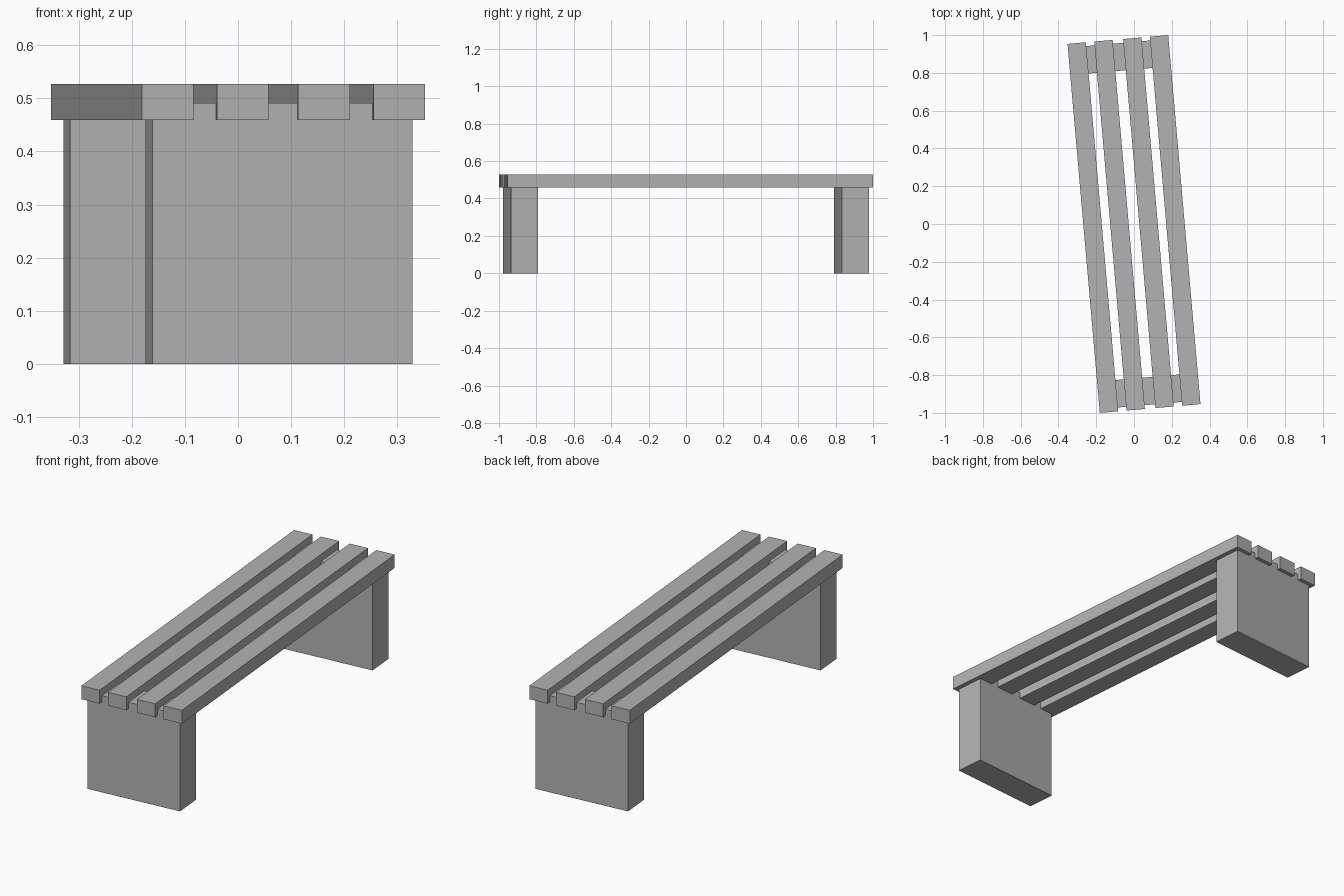
import bpy
import math
from mathutils import Matrix

cube = bpy.data.objects.get("Cube")
if cube:
    bpy.data.objects.remove(cube, do_unlink=True)

# Single plain grey finish
GREY = (0.45, 0.45, 0.45, 1.0)
grey = bpy.data.materials.new("plain grey")
grey.use_nodes = True
grey.diffuse_color = GREY
for node in grey.node_tree.nodes:
    if node.type == "BSDF_PRINCIPLED":
        node.inputs["Base Color"].default_value = GREY

# The whole bench is turned slightly about the vertical axis
TURN = Matrix.Rotation(math.radians(5), 4, "Z")


def box(name, centre, size):
    """Flat-shaded block in the bench's own axes, then turned."""
    bpy.ops.mesh.primitive_cube_add(size=1)
    ob = bpy.context.object
    ob.name = name
    ob.data.transform(TURN @ Matrix.Translation(centre) @ Matrix.Diagonal((*size, 1)))
    ob.data.materials.append(grey)
    return ob


SEAT_TOP, SEAT_BOTTOM, LEG_TOP = 0.527, 0.459, 0.491
SLAT_WIDTH, SLAT_LENGTH = 0.0975, 1.961
LEG_WIDTH, LEG_DEPTH, LEG_Y = 0.492, 0.146, 0.8875

# Four seat slats running the length of the bench
slats = {"outer_right": -0.2188, "inner_right": -0.0767,
         "inner_left": 0.0767, "outer_left": 0.2188}
for side, x in slats.items():
    box(f"seat_slat_{side}", (x, 0, (SEAT_TOP + SEAT_BOTTOM) / 2),
        (SLAT_WIDTH, SLAT_LENGTH, SEAT_TOP - SEAT_BOTTOM))

# Solid slab legs, let into the underside of the slats
for name, sign in (("front_leg", -1), ("back_leg", 1)):
    box(name, (0, sign * LEG_Y, LEG_TOP / 2), (LEG_WIDTH, LEG_DEPTH, LEG_TOP))
